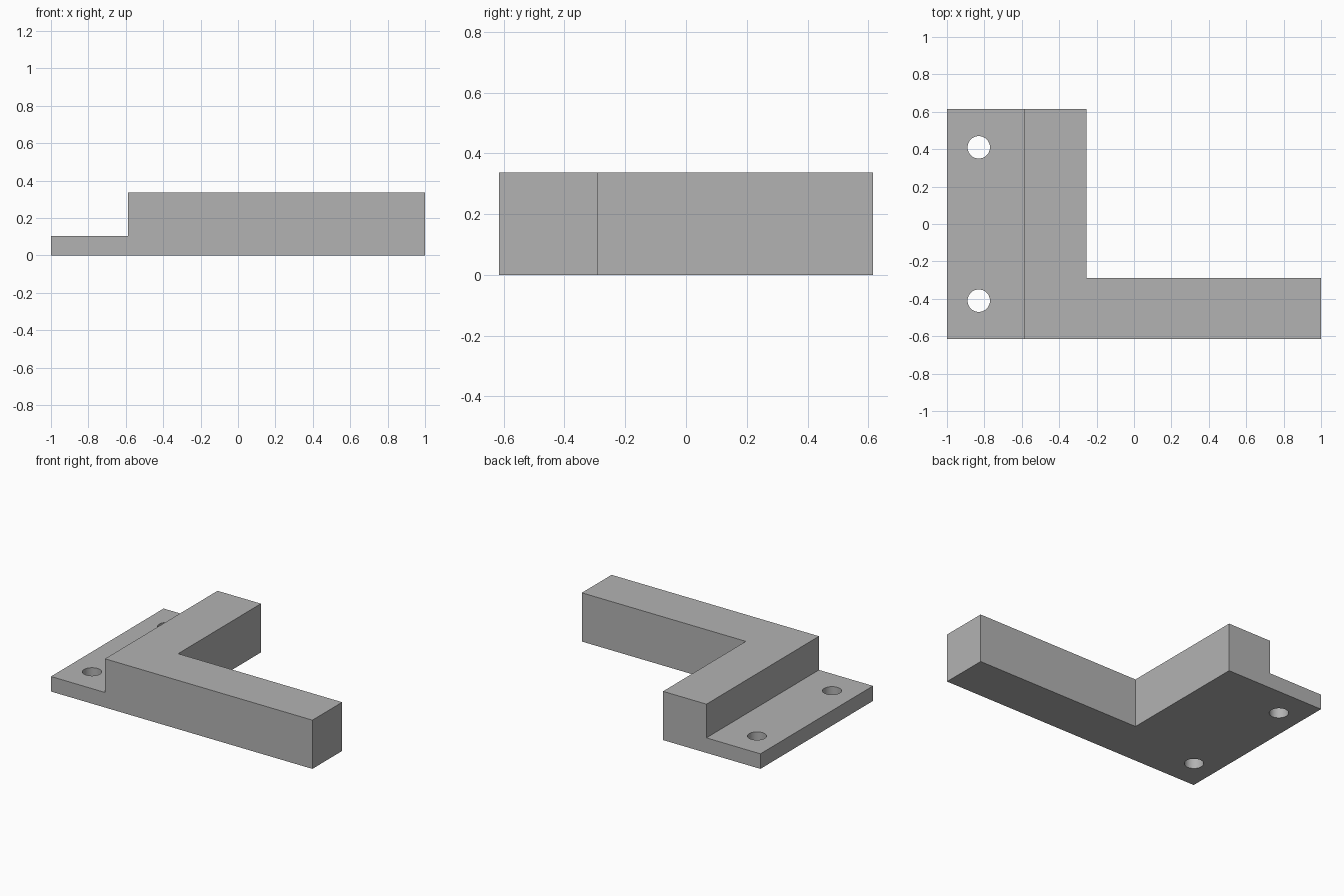
import bpy
import bmesh
from mathutils import Vector

cube = bpy.data.objects.get("Cube")
if cube:
    bpy.data.objects.remove(cube, do_unlink=True)

# Overall sizes
LEFT, RIGHT = -1.0, 1.0
FRONT, BACK = -0.615, 0.615
HEIGHT, FLANGE_TOP = 0.337, 0.104
STEP_X, INNER_X, INNER_Y = -0.587, -0.255, -0.29
HOLE_X, HOLE_Y, HOLE_R = -0.83, 0.41, 0.06

grey = bpy.data.materials.new("plain grey")
grey.use_nodes = True
colour = (0.45, 0.45, 0.45, 1)
grey.diffuse_color = colour
grey.node_tree.nodes["Principled BSDF"].inputs["Base Color"].default_value = colour


def prism(name, outline, bottom, top):
    """Extrude a flat outline upwards into a solid."""
    bm = bmesh.new()
    face = bm.faces.new([bm.verts.new((x, y, bottom)) for x, y in outline])
    result = bmesh.ops.extrude_face_region(bm, geom=[face])
    raised = [v for v in result["geom"] if isinstance(v, bmesh.types.BMVert)]
    bmesh.ops.translate(bm, verts=raised, vec=Vector((0, 0, top - bottom)))
    bmesh.ops.recalc_face_normals(bm, faces=bm.faces)
    mesh = bpy.data.meshes.new(name)
    bm.to_mesh(mesh)
    bm.free()
    mesh.materials.append(grey)
    obj = bpy.data.objects.new(name, mesh)
    bpy.context.collection.objects.link(obj)
    return obj


# L-shaped block over the full footprint
bracket = prism("corner_bracket", [
    (LEFT, FRONT), (RIGHT, FRONT), (RIGHT, INNER_Y),
    (INNER_X, INNER_Y), (INNER_X, BACK), (LEFT, BACK)], 0, HEIGHT)

# Cutter that lowers the mounting flange
cutters = [prism("flange_step_cutter", [
    (LEFT - 1, FRONT - 1), (STEP_X, FRONT - 1),
    (STEP_X, BACK + 1), (LEFT - 1, BACK + 1)], FLANGE_TOP, HEIGHT + 1)]

# Cutters for the two screw holes
for label, side in (("front", -1), ("back", 1)):
    bpy.ops.mesh.primitive_cylinder_add(
        vertices=48, radius=HOLE_R, depth=1, location=(HOLE_X, side * HOLE_Y, 0))
    hole = bpy.context.object
    hole.name = label + "_hole_cutter"
    hole.data.materials.append(grey)
    cutters.append(hole)

# Cut the block, then discard the cutters
bpy.ops.object.select_all(action="DESELECT")
bracket.select_set(True)
bpy.context.view_layer.objects.active = bracket
for cutter in cutters:
    cutter.hide_render = True
    cut = bracket.modifiers.new(cutter.name, "BOOLEAN")
    cut.operation = "DIFFERENCE"
    cut.solver = "EXACT"
    cut.object = cutter
    bpy.ops.object.modifier_apply(modifier=cut.name)
    bpy.data.objects.remove(cutter, do_unlink=True)

# Smooth hole walls, sharp block edges
bpy.ops.object.shade_smooth_by_angle()
